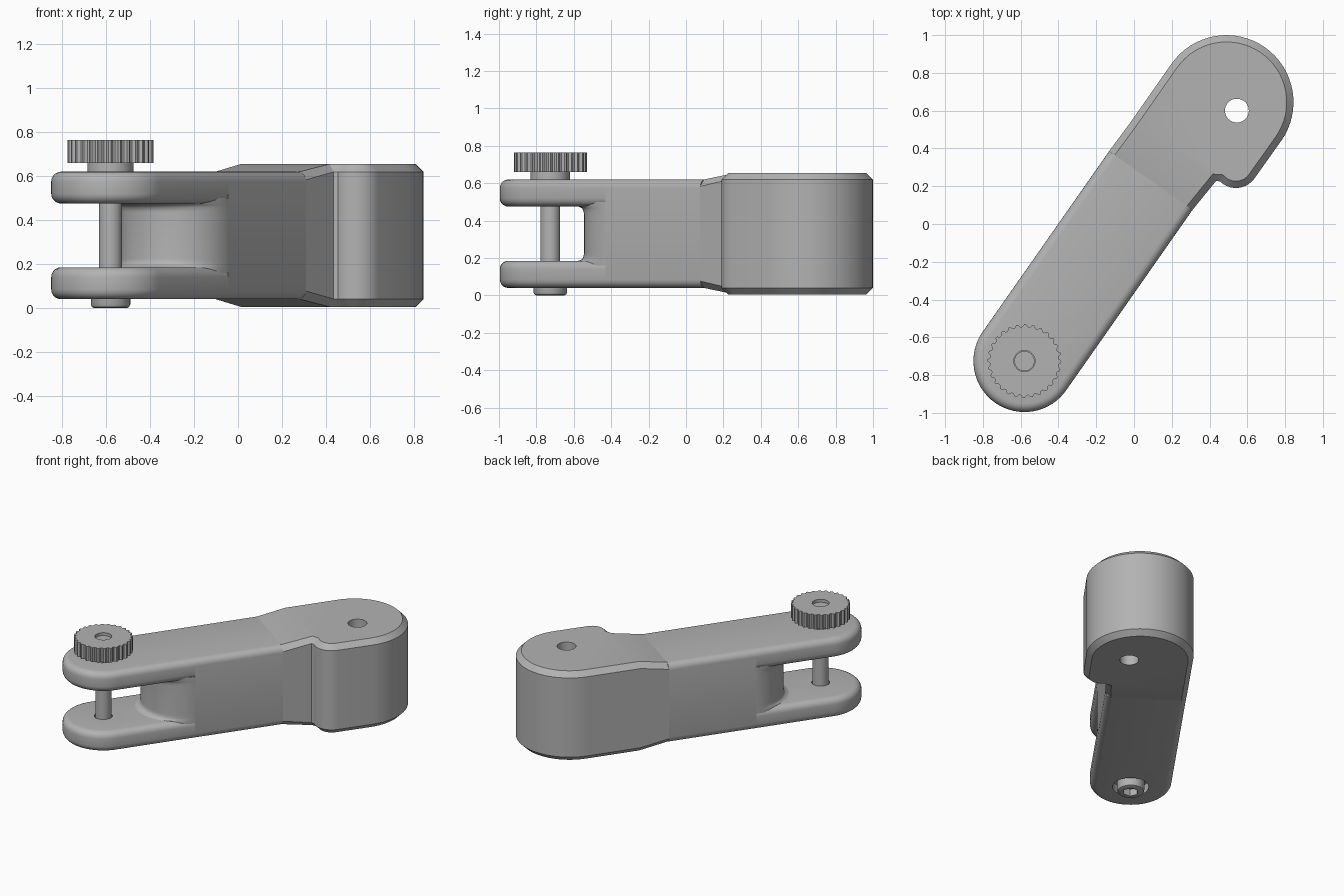
import bpy, bmesh
from math import cos, sin, pi, radians
from mathutils import Matrix

cube = bpy.data.objects.get("Cube")
if cube:
    bpy.data.objects.remove(cube, do_unlink=True)

grey = bpy.data.materials.new("grey_metal")
grey.use_nodes = True
GREY = (0.45, 0.45, 0.45, 1)
grey.diffuse_color = GREY
grey.node_tree.nodes["Principled BSDF"].inputs["Base Color"].default_value = GREY

# Everything is laid out along the arm (u along, v across), then turned into place
TURN = Matrix.Rotation(radians(55), 4, "Z")
PIVOT = (-0.927, 0.059)
WIDTH = 0.27
RIGHT, LEFT = PIVOT[1] - WIDTH, PIVOT[1] + WIDTH
WEB_U, RAMP_U, HEAD_U = -0.378, 0.24, 0.435


def finish(name, bm):
    bmesh.ops.recalc_face_normals(bm, faces=bm.faces)
    bm.transform(TURN)
    mesh = bpy.data.meshes.new(name)
    bm.to_mesh(mesh)
    bm.free()
    mesh.materials.append(grey)
    ob = bpy.data.objects.new(name, mesh)
    bpy.context.collection.objects.link(ob)
    return ob


def arc(c, r, a0, a1, n):
    angles = [radians(a0 + (a1 - a0) * i / n) for i in range(n + 1)]
    return [(c[0] + r * cos(a), c[1] + r * sin(a)) for a in angles]


def plate(name, outline, low, high, bevel, segments, fold=None):
    """Extruded outline; rims are bevelled except along joints straight across."""
    bm = bmesh.new()
    rims = []
    for height in (low, high):
        rim = [bm.verts.new((u, v, height(u))) for u, v in outline]
        face = bm.faces.new(rim)
        if fold:
            bmesh.utils.face_split(face, rim[fold[0]], rim[fold[1]])
        rims.append(rim)
    n = len(outline)
    edges = []
    for i in range(n):
        j = (i + 1) % n
        bm.faces.new((rims[0][i], rims[0][j], rims[1][j], rims[1][i]))
        if abs(outline[i][0] - outline[j][0]) > 1e-4:
            edges += [bm.edges.get((r[i], r[j])) for r in rims]
    bmesh.ops.recalc_face_normals(bm, faces=bm.faces)
    bmesh.ops.bevel(bm, geom=edges, offset=bevel, segments=segments,
                    profile=0.5, affect="EDGES", clamp_overlap=False)
    return finish(name, bm)


def lathe(name, centre, profile, n=48, radius=lambda i, r, z: r, closed=False):
    bm = bmesh.new()
    rings = [[bm.verts.new((centre[0] + radius(i, r, z) * cos(2 * pi * i / n),
                            centre[1] + radius(i, r, z) * sin(2 * pi * i / n), z))
              for i in range(n)] for r, z in profile]
    pairs = list(zip(rings, rings[1:]))
    if closed:
        pairs.append((rings[-1], rings[0]))
    else:
        bm.faces.new(rings[0])
        bm.faces.new(rings[-1])
    for a, b in pairs:
        for i in range(n):
            j = (i + 1) % n
            bm.faces.new((a[i], a[j], b[j], b[i]))
    return finish(name, bm)


def cut(ob, cutter):
    cutter.hide_render = True
    mod = ob.modifiers.new("cut", "BOOLEAN")
    mod.operation, mod.solver, mod.object = "DIFFERENCE", "EXACT", cutter
    bpy.context.view_layer.objects.active = ob
    bpy.ops.object.modifier_apply(modifier=mod.name)
    bpy.data.objects.remove(cutter, do_unlink=True)


def level(z):
    return lambda u: z


def ramp(z0, z1):
    return lambda u: z0 + (z1 - z0) * min(1, max(0, (u - RAMP_U) / (HEAD_U - RAMP_U)))


# Fork prongs around the pivot
prong = arc(PIVOT, WIDTH, 90, 270, 32) + [(WEB_U, RIGHT), (WEB_U, LEFT)]
lower = plate("lower_prong", prong, level(0.04), level(0.185), 0.045, 5)
upper = plate("upper_prong", prong, level(0.475), level(0.62), 0.045, 5)
for ob in (lower, upper):
    cut(ob, lathe("pin_hole", PIVOT, [(0.06, -0.1), (0.06, 0.9)]))
cut(lower, lathe("counterbore", PIVOT, [(0.12, -0.1), (0.12, 0.1)]))

# Straight arm
arm = plate("arm", [(WEB_U, RIGHT), (RAMP_U, RIGHT), (RAMP_U, LEFT), (WEB_U, LEFT)],
            level(0.04), level(0.62), 0.045, 5)

# Rounded web between the prongs, with fillets that fade towards the sides
FILLET = 0.04


def web_radius(i, r, z):
    gap = max(0, FILLET - min(z - 0.185, 0.475 - z))
    flare = FILLET - max(0, FILLET ** 2 - min(gap, FILLET) ** 2) ** 0.5
    return r + flare * max(0, -cos(2 * pi * i / 64)) ** 2


steps = [0.185 + FILLET * k / 5 for k in range(6)]
heights = [0.16] + steps + [0.66 - z for z in reversed(steps)] + [0.5]
web = lathe("fork_web", (WEB_U, PIVOT[1]), [(WIDTH, z) for z in heights], 64, web_radius)

# Thick head with its ramp, chamfered rim, side lug and through hole
outline = [(RAMP_U, RIGHT), (HEAD_U, -0.225)]
outline += arc((0.564, -0.264), 0.12, 170, 270, 10)
outline += arc((0.809, -0.031), 0.355, -90, 90, 32)
outline += [(HEAD_U, 0.324), (RAMP_U, LEFT)]
head = plate("head", outline, ramp(0.04, 0.005), ramp(0.62, 0.655), 0.036, 1,
             fold=(1, len(outline) - 2))
cut(head, lathe("head_hole", (0.804, -0.102), [(0.063, -0.1), (0.063, 0.9)]))

# Bolt with hex socket
bolt = lathe("bolt", PIVOT, [(0.075, 0), (0.085, 0.005), (0.09, 0.015), (0.09, 0.1),
                             (0.053, 0.1), (0.053, 0.745)])
cut(bolt, lathe("hex_socket", PIVOT, [(0.052, -0.1), (0.052, 0.05)], 6))

# Knurled thumb nut
nut = lathe("thumb_nut", PIVOT,
            [(0.056, 0.62), (0.105, 0.62), (0.105, 0.66), (0.195, 0.66),
             (0.195, 0.765), (0.056, 0.765)], 112,
            lambda i, r, z: r - 0.013 if r > 0.15 and i % 4 < 2 else r, closed=True)

for ob in (lower, upper, arm, web, head, bolt, nut):
    bpy.ops.object.select_all(action="DESELECT")
    ob.select_set(True)
    bpy.context.view_layer.objects.active = ob
    bpy.ops.object.shade_smooth_by_angle(angle=radians(30))
